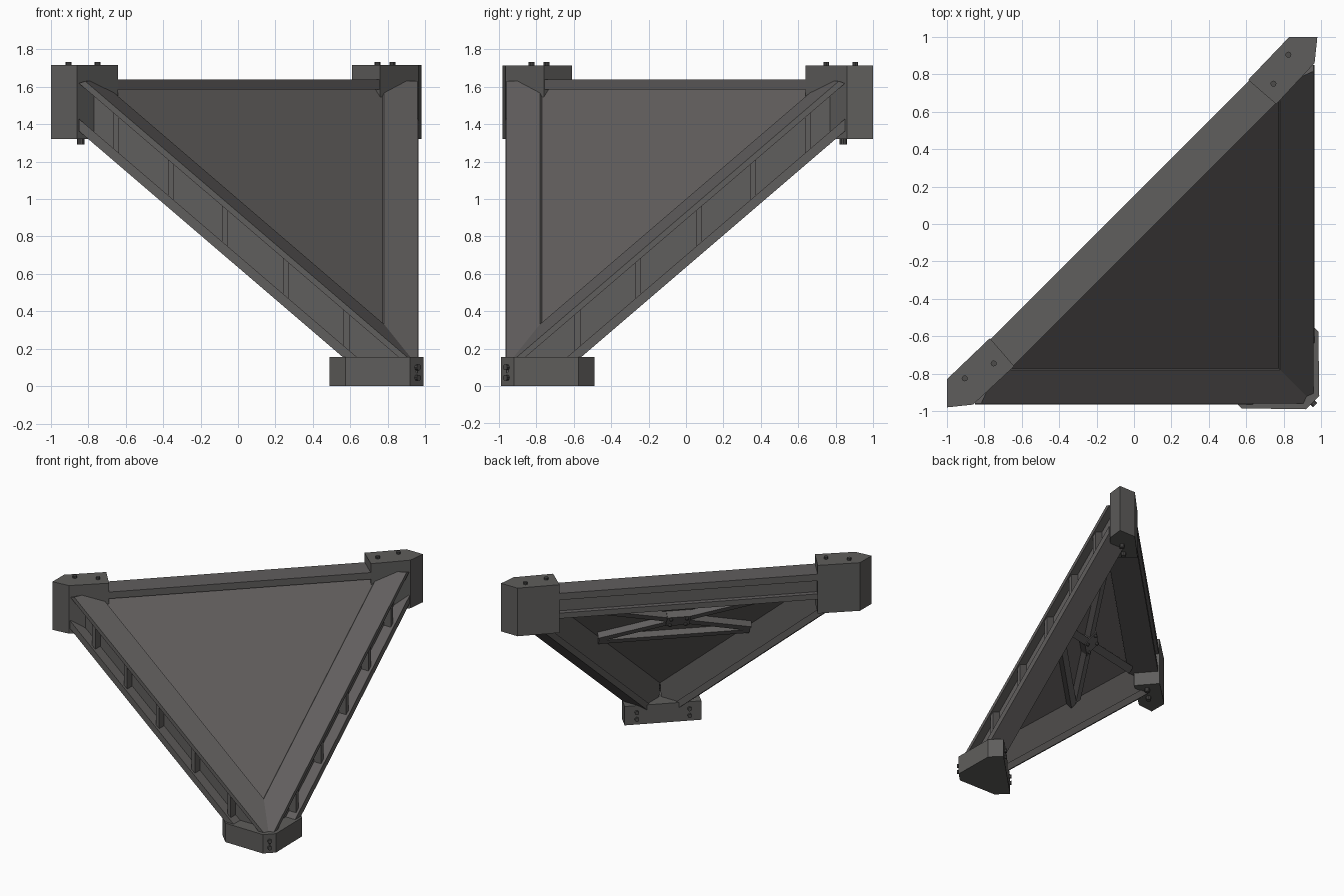
import bpy, bmesh, math
from mathutils import Vector

if "Cube" in bpy.data.objects:
    bpy.data.objects.remove(bpy.data.objects["Cube"])

S = 0.857          # fall of the side beams per unit of length
R2 = math.sqrt(2)


def material(name, col):
    m = bpy.data.materials.new(name)
    m.diffuse_color = (*col, 1)
    m.use_nodes = True
    m.node_tree.nodes["Principled BSDF"].inputs["Base Color"].default_value = m.diffuse_color
    return m


FRAME = material("frame grey", (0.118, 0.112, 0.110))
PANEL = material("panel grey", (0.122, 0.113, 0.110))
BRACKET = material("bracket grey", (0.113, 0.110, 0.106))
BOLT = material("bolt dark grey", (0.075, 0.073, 0.071))


def flip(p):
    """Mirror across the diagonal symmetry plane."""
    return Vector((-p[1], -p[0], p[2]))


def uv(u, v, z):
    """u runs along the top beam, v towards the bottom corner."""
    return Vector(((u + v) / R2, (u - v) / R2, z))


def loft(name, a, b, mat, mirror=False):
    """Solid between two matching outlines, optionally with its mirror twin."""
    for m in ([False, True] if mirror else [False]):
        bm = bmesh.new()
        va = [bm.verts.new(flip(p) if m else p) for p in a]
        vb = [bm.verts.new(flip(p) if m else p) for p in b]
        n = len(va)
        bm.faces.new(va)
        bm.faces.new(vb[::-1])
        for i in range(n):
            j = (i + 1) % n
            bm.faces.new((va[i], vb[i], vb[j], va[j]))
        bmesh.ops.recalc_face_normals(bm, faces=bm.faces)
        me = bpy.data.meshes.new(name)
        bm.to_mesh(me)
        bm.free()
        me.materials.append(mat)
        ob = bpy.data.objects.new(name + ("_right" if m else "_left" if mirror else ""), me)
        bpy.context.collection.objects.link(ob)


def prism(name, pts, z0, z1, mat, mirror=False):
    loft(name, [(x, y, z0) for x, y in pts], [(x, y, z1) for x, y in pts], mat, mirror)


def sweep(name, prof, x0, x1, mat):
    """Sweep a (y, height) profile down the side slope; x0/x1 give the end cuts."""
    ring = lambda f: [(f(y, o), y, o - S * f(y, o)) for y, o in prof]
    loft(name, ring(x0), ring(x1), mat, True)


def bolt(name, p, d, mirror=False, r=0.016, h=0.018):
    d = Vector(d).normalized()
    s = d.orthogonal().normalized()
    t = d.cross(s)
    ring = [Vector(p) + r * (math.cos(k * math.pi / 5) * s + math.sin(k * math.pi / 5) * t)
            for k in range(10)]
    loft(name, [q - d * 0.01 for q in ring], [q + d * h for q in ring], BOLT, mirror)


# side beams: sloping top flange, web and bottom flange
top_end = lambda y, o: max(-0.85, (o - 1.63) / S)
low_end = lambda y, o: min(-y, (o - 0.02) / S)
sweep("side_beam_top_flange",
      [(-0.96, 0.93), (-0.78, 1.0), (-0.762, 0.975), (-0.78, 0.955), (-0.96, 0.89)],
      top_end, low_end, FRAME)
sweep("side_beam_web", [(-0.88, 0.935), (-0.79, 0.965), (-0.79, 0.68), (-0.88, 0.68)],
      top_end, low_end, FRAME)
sweep("side_beam_bottom_flange",
      [(-0.965, 0.70), (-0.78, 0.70), (-0.78, 0.635), (-0.965, 0.635)],
      top_end, low_end, FRAME)

# stiffening ribs in the outer channel
for x in (-0.65, -0.36, -0.07, 0.255, 0.58):
    sweep("side_beam_rib", [(-0.945, 0.905), (-0.87, 0.93), (-0.87, 0.69), (-0.945, 0.69)],
          lambda y, o: x - 0.015, lambda y, o: x + 0.015, FRAME)


# top beam
def top_bar(name, u, v0, v1, z0, z1):
    sec = [(v0, z0), (v1, z0), (v1, z1), (v0, z1)]
    loft(name, [uv(-u, v, z) for v, z in sec], [uv(u, v, z) for v, z in sec], FRAME)


top_bar("top_beam_plate", 1.1, -0.106, 0.08, 1.585, 1.64)
top_bar("top_beam_web", 1.1, -0.06, 0.04, 1.46, 1.59)
top_bar("top_beam_bottom_flange", 1.1, -0.10, 0.13, 1.43, 1.475)

# sloped panel
zp = lambda x, y: 1.648 - S * (x - y)
tri = [(-0.77, -0.84), (0.84, -0.84), (0.84, 0.77)]
loft("panel", [(x, y, zp(x, y)) for x, y in tri],
     [(x, y, zp(x, y) - 0.03) for x, y in tri], PANEL)

# braces behind the panel
N = Vector((S, -S, 1)).normalized()


def on_panel(u, v):
    return uv(u, v, 1.618 - S * R2 * v)


def brace(name, a, b, w=0.03, t=0.05, mirror=False):
    a, b = on_panel(*a), on_panel(*b)
    s = (b - a).normalized().cross(N) * w
    sec = [s + N * 0.01, -s + N * 0.01, -s - N * t, s - N * t]
    loft(name, [a + q for q in sec], [b + q for q in sec], FRAME, mirror)


brace("diagonal_brace", (-0.92, 0.14), (0.57, 0.52), mirror=True)
brace("cross_brace", (-0.57, 0.55), (0.57, 0.55), t=0.048)
brace("brace_joint_plate", (-0.09, 0.37), (0.09, 0.37), w=0.07, t=0.056)
for dv in (-0.03, 0.03):
    bolt("joint_bolt", on_panel(-0.06, 0.37 + dv) - N * 0.055, -N, True, r=0.012)

# upper corner brackets with bolts above and below
prism("upper_bracket", [(-1, -0.98), (-1, -0.83), (-0.77, -0.61), (-0.64, -0.76), (-0.86, -0.965)],
      1.32, 1.715, BRACKET, True)
for x, y in ((-0.905, -0.825), (-0.75, -0.745)):
    bolt("upper_bracket_top_bolt", (x, y, 1.715), (0, 0, 1), True)
for x, y in ((-0.84, -0.825), (-0.75, -0.735)):
    bolt("upper_bracket_lower_bolt", (x, y, 1.32), (0, 0, -1), True, r=0.02, h=0.028)

# lower corner bracket with bolts on its tip and back
prism("lower_bracket", [(0.49, -0.90), (0.575, -0.985), (0.92, -0.99),
                        (0.99, -0.92), (0.985, -0.575), (0.90, -0.49)], 0, 0.155, BRACKET)
for z in (0.045, 0.10):
    bolt("lower_bracket_tip_bolt", uv(0, 1.35, z), (1, -1, 0))
    bolt("lower_bracket_back_bolt", uv(-0.2, 0.983, z), (-1, 1, 0), True)
